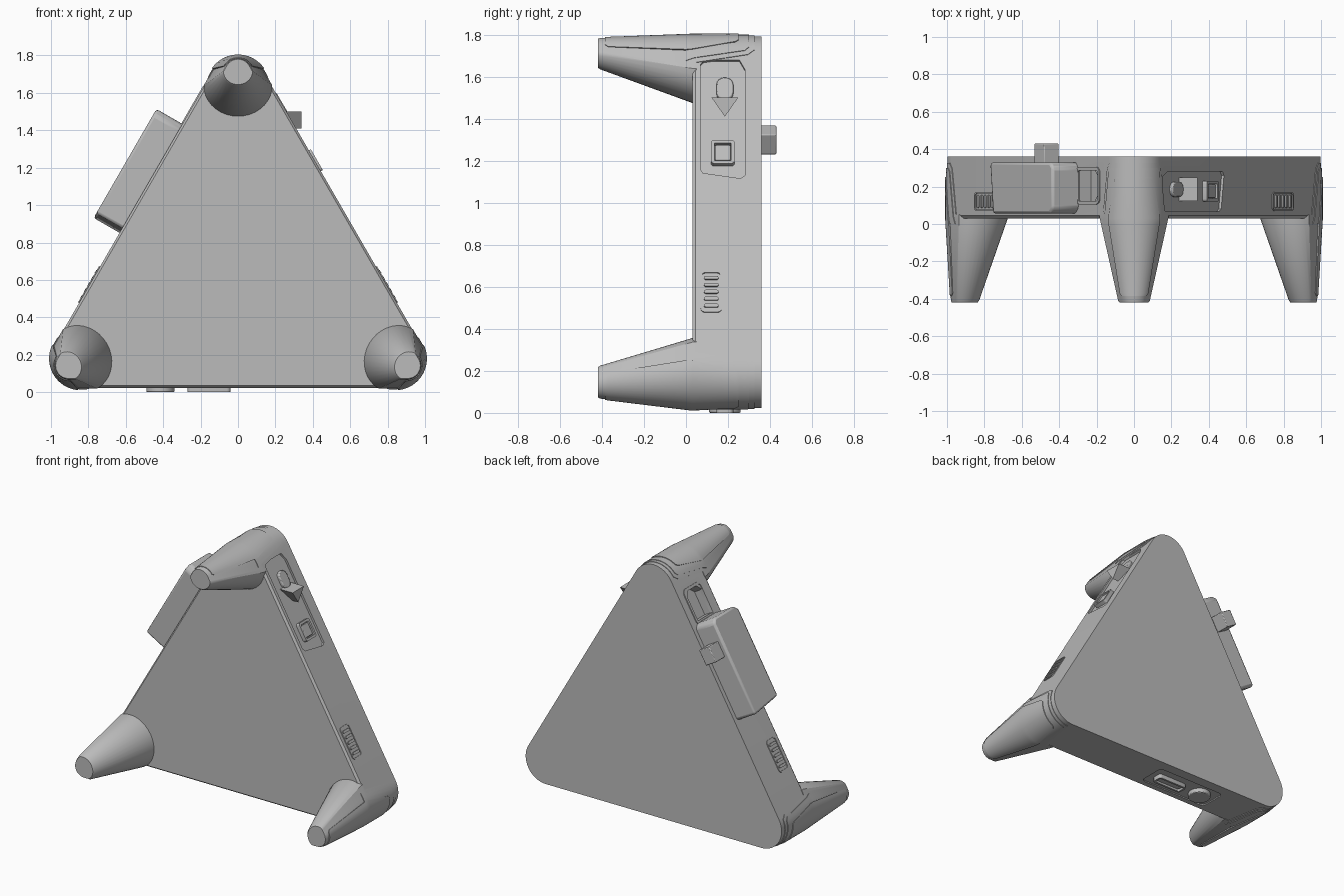
import bpy, bmesh
from math import sin, cos, pi, radians
from mathutils import Matrix, Vector

if "Cube" in bpy.data.objects:
    bpy.data.objects.remove(bpy.data.objects["Cube"])

CENTRE = Vector((0, 0, 0.665))   # middle of the triangle
D, R = 0.97, 0.157               # corner distance and corner radius
FLAT = D / 2 + R                 # distance to each side
RIGHT, LEFT, BOTTOM = 30, 150, -90
CORNERS = {"top": 90, "left": -30, "right": 210}

grey = bpy.data.materials.new("mid grey")
grey.use_nodes = True
grey.diffuse_color = (0.5, 0.5, 0.5, 1)
grey.node_tree.nodes["Principled BSDF"].inputs["Base Color"].default_value = (0.5, 0.5, 0.5, 1)


def frame(angle, dist):
    """Local x runs along the rim, local y is depth, local z points outward."""
    a = radians(angle)
    m = Matrix(((sin(a), 0, cos(a)), (0, 1, 0), (-cos(a), 0, sin(a)))).to_4x4()
    m.translation = CENTRE + dist * Vector((cos(a), 0, sin(a)))
    return m


def loft(name, rings, matrix=Matrix(), bevel=0, smooth=True):
    """Skin a stack of equal rings and cap both ends."""
    bm = bmesh.new()
    rows = [[bm.verts.new(matrix @ Vector(p)) for p in ring] for ring in rings]
    n = len(rows[0])
    for a, b in zip(rows, rows[1:]):
        for i in range(n):
            j = (i + 1) % n
            bm.faces.new((a[i], a[j], b[j], b[i]))
    bm.faces.new(rows[0][::-1])
    bm.faces.new(rows[-1])
    return finish(name, bm, bevel, smooth)


def finish(name, bm, bevel=0, smooth=True):
    bmesh.ops.recalc_face_normals(bm, faces=bm.faces[:])
    mesh = bpy.data.meshes.new(name)
    bm.to_mesh(mesh)
    bm.free()
    mesh.materials.append(grey)
    obj = bpy.data.objects.new(name, mesh)
    bpy.context.collection.objects.link(obj)
    if bevel:
        mod = obj.modifiers.new("bevel", "BEVEL")
        mod.width, mod.segments, mod.limit_method = bevel, 2, 'ANGLE'
    if smooth:
        activate(obj)
        bpy.ops.object.shade_smooth_by_angle(angle=radians(32))
    return obj


def activate(obj):
    bpy.ops.object.select_all(action='DESELECT')
    obj.select_set(True)
    bpy.context.view_layer.objects.active = obj


def prism(name, pts, z0, z1, side, bevel=0, smooth=True):
    rings = [[(x, y, z) for x, y in pts] for z in (z0, z1)]
    return loft(name, rings, frame(side, FLAT), bevel, smooth)


def rounded(cx, cy, hx, hy, r, seg=4):
    pts = []
    for k, (sx, sy) in enumerate(((1, 1), (-1, 1), (-1, -1), (1, -1))):
        for i in range(seg + 1):
            a = pi / 2 * (k + i / seg)
            pts.append((cx + sx * (hx - r) + r * cos(a), cy + sy * (hy - r) + r * sin(a)))
    return pts


def rim(name, cx, cy, hx, hy, r, width, height, side):
    """Raised closed border around a rounded rectangle."""
    outer = rounded(cx, cy, hx, hy, r)
    inner = rounded(cx, cy, hx - width, hy - width, max(r - width, 0.004))
    m = frame(side, FLAT)
    bm = bmesh.new()
    loops = [[bm.verts.new(m @ Vector((x, y, z))) for x, y in pts]
             for pts, z in ((outer, -0.02), (outer, height), (inner, height), (inner, -0.02))]
    n = len(outer)
    for a, b in zip(loops, loops[1:] + loops[:1]):
        for i in range(n):
            bm.faces.new((a[i], a[(i + 1) % n], b[(i + 1) % n], b[i]))
    return finish(name, bm)


def cut(target, name, pts, depth, side):
    cutter = prism(name, pts, -depth, 0.05, side, smooth=False)
    cutter.hide_render = True
    mod = target.modifiers.new("cut", "BOOLEAN")
    mod.operation, mod.object, mod.solver = 'DIFFERENCE', cutter, 'EXACT'
    activate(target)
    bpy.ops.object.modifier_apply(modifier=mod.name)
    bpy.data.objects.remove(cutter)


# Rounded triangular body with a slim chamfer at the front
def triangle(y, inset):
    pts = []
    for c in (-30, 90, 210):
        for i in range(17):
            a, ca = radians(c - 60 + 120 * i / 16), radians(c)
            pts.append((D * cos(ca) + (R - inset) * cos(a), y,
                        CENTRE.z + D * sin(ca) + (R - inset) * sin(a)))
    return pts


body = loft("body", [triangle(0.03, 0.012), triangle(0.045, 0), triangle(0.36, 0)], smooth=False)

# Recesses in the body: control bay, socket and base bay
bay = [(-0.80, 0.085), (-0.775, 0.068), (-0.20, 0.068), (-0.18, 0.08),
       (-0.15, 0.26), (-0.165, 0.28), (-0.75, 0.28), (-0.80, 0.255)]
cut(body, "control_cutter", bay, 0.015, RIGHT)
cut(body, "socket_cutter", [(0.53, 0.12), (0.69, 0.12), (0.73, 0.16), (0.73, 0.25),
                            (0.69, 0.29), (0.53, 0.29)], 0.07, LEFT)
cut(body, "base_cutter", rounded(0.265, 0.185, 0.27, 0.1, 0.03), 0.008, BOTTOM)
activate(body)
bpy.ops.object.shade_smooth_by_angle(angle=radians(32))


# Tapered legs and the wrapped corner shells that continue them
def taper(y):
    return 1 - 0.55 * min(1, max(0, (0.03 - y) / 0.45))


def place(v, u, y):
    k = taper(y)
    top = D + R - 0.01 * (1 - k) / 0.55
    return (v * k, y, top + (u - D - R) * k)


def skin(s, off):
    """Point on the rounded corner at arc length s, raised by off."""
    limit = R * pi / 3
    a = max(-limit, min(limit, s)) / R
    rest = s - a * R
    return ((R + off) * sin(a) + rest * cos(a), D + (R + off) * cos(a) - abs(rest) * sin(abs(a)))


def leg_section(y, shrink=0):
    pts = [skin(s / 12 * 0.252, 0.004) for s in range(-12, 13)]
    v, u = pts[-1]
    pts += [(v * cos(a), u - (u - 0.81) * sin(a)) for a in (pi * i / 18 for i in range(1, 18))]
    mid = D + 0.02
    return [place(a * (1 - shrink), mid + (b - mid) * (1 - shrink), y) for a, b in pts]


def wrap(name, spans, height, angle):
    """Thin shell around a corner; spans give depth and half width."""
    bm = bmesh.new()
    m, n = frame(angle, 0), 16
    low, high = ([[bm.verts.new(m @ Vector(place(*skin(w * (2 * i / n - 1), off), y)))
                   for i in range(n + 1)] for y, w in spans] for off in (-0.012, height))
    for r in range(len(spans) - 1):
        for i in range(n):
            for g in (low, high):
                bm.faces.new((g[r][i], g[r][i + 1], g[r + 1][i + 1], g[r + 1][i]))
        for i in (0, n):
            bm.faces.new((low[r][i], low[r + 1][i], high[r + 1][i], high[r][i]))
    for r in (0, -1):
        for i in range(n):
            bm.faces.new((low[r][i], low[r][i + 1], high[r][i + 1], high[r][i]))
    return finish(name, bm)


for label, angle in CORNERS.items():
    loft(label + "_leg", [leg_section(0.05), leg_section(0.03), leg_section(-0.41),
                          leg_section(-0.42, 0.06)], frame(angle, 0))
    wrap(label + "_corner_rim", [(0.025, 0.252), (0.05, 0.218), (0.295, 0.175), (0.325, 0.15)],
         0.004, angle)
    wrap(label + "_corner_shell", [(0.0, 0.215), (0.04, 0.195), (0.28, 0.155), (0.3, 0.135)],
         0.008, angle)
    wrap(label + "_leg_panel", [(-0.385, 0.15), (-0.37, 0.17), (0.0, 0.155), (0.03, 0.15),
                                (0.235, 0.105), (0.25, 0.09)], 0.013, angle)

# Vents on both sloping sides
for label, side, sign in (("left", RIGHT, 1), ("right", LEFT, -1)):
    x = sign * 0.475
    rim(label + "_vent_rim", x, 0.12, 0.112, 0.05, 0.02, 0.008, 0.006, side)
    for i in range(5):
        prism(f"{label}_vent_bar_{i}", rounded(x + (i - 2) * 0.038, 0.12, 0.009, 0.034, 0.008),
              -0.01, 0.008, side)

# Controls in the bay: pointed stick, domed pad and square button
stick = [(0.122, 1.5), (0.248, 1.5), (0.185, 1.41)]
loft("pointed_stick", [[(x, y, z) for y, z in stick] for x in (0.2, 0.34)], smooth=False)
prism("domed_pad", rounded(-0.645, 0.185, 0.06, 0.04, 0.038), -0.03, 0.004, RIGHT, 0.006)
rim("button_rim", -0.29, 0.175, 0.064, 0.056, 0.015, 0.016, 0.012, RIGHT)
prism("square_button", rounded(-0.29, 0.175, 0.042, 0.036, 0.006), -0.03, 0.006, RIGHT, 0.004)

# Side pack with its rear tab, and the socket rim above it
pack = [(-0.125, 0.055), (0.485, 0.055), (0.517, 0.085), (0.517, 0.3),
        (0.49, 0.33), (-0.15, 0.33), (-0.155, 0.31)]
prism("side_pack", pack, -0.03, 0.16, LEFT, 0.014)
prism("pack_tab", [(0.26, 0.3), (0.37, 0.3), (0.37, 0.43), (0.26, 0.43)],
      0.035, 0.125, LEFT, 0.005)
rim("socket_rim", 0.625, 0.205, 0.125, 0.1, 0.035, 0.018, 0.006, LEFT)

# Base fittings: round knob and long slot
knob = [(0.415 + 0.075 * cos(i * pi / 16), 0.185 + 0.075 * sin(i * pi / 16)) for i in range(32)]
prism("base_knob", knob, -0.02, 0.0225, BOTTOM, 0.005)
rim("base_slot_rim", 0.155, 0.185, 0.115, 0.04, 0.02, 0.014, 0.0225, BOTTOM)
prism("base_slot_bar", rounded(0.155, 0.185, 0.095, 0.02, 0.01), -0.02, 0.012, BOTTOM)
